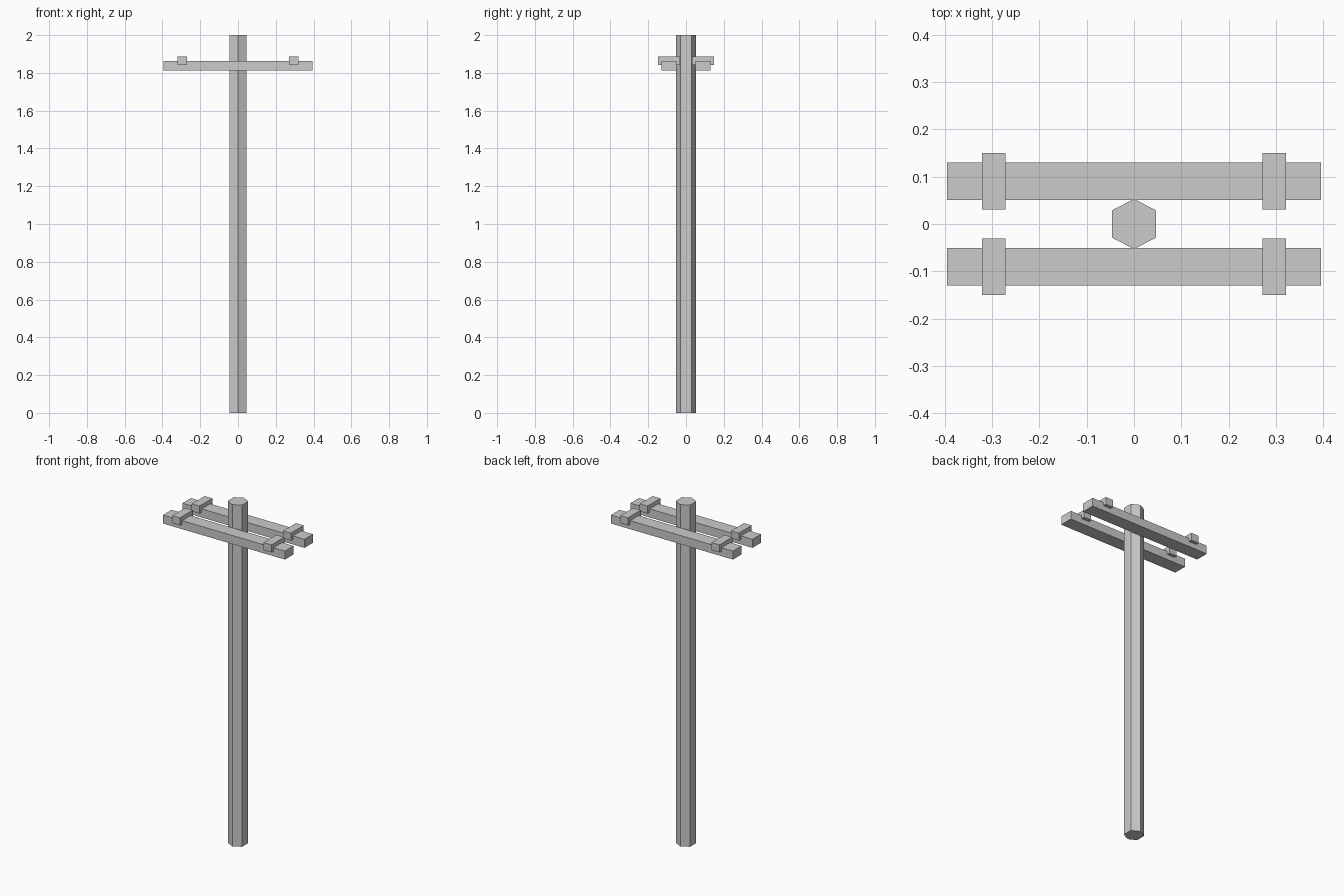
import bpy
import bmesh
from mathutils import Matrix, Vector

cube = bpy.data.objects.get("Cube")
if cube:
    bpy.data.objects.remove(cube, do_unlink=True)

# One plain grey for the whole structure
GREY = (0.6, 0.6, 0.6, 1)
grey = bpy.data.materials.new("plain grey")
grey.use_nodes = True
grey.diffuse_color = GREY
grey.node_tree.nodes["Principled BSDF"].inputs["Base Color"].default_value = GREY


def add_part(name, bm):
    mesh = bpy.data.meshes.new(name)
    bmesh.ops.recalc_face_normals(bm, faces=bm.faces)
    bm.to_mesh(mesh)
    bm.free()
    mesh.materials.append(grey)
    obj = bpy.data.objects.new(name, mesh)
    bpy.context.collection.objects.link(obj)
    return obj


def add_box(name, center, size):
    bm = bmesh.new()
    matrix = Matrix.Translation(center) @ Matrix.Diagonal((*size, 1))
    bmesh.ops.create_cube(bm, size=1, matrix=matrix)
    return add_part(name, bm)


# Six-sided pole with corners pointing front and back
bm = bmesh.new()
outline = [(0, -0.053), (0.046, -0.029), (0.046, 0.029),
           (0, 0.053), (-0.046, 0.029), (-0.046, -0.029)]
base = bm.faces.new([bm.verts.new((x, y, 0)) for x, y in outline])
extruded = bmesh.ops.extrude_face_region(bm, geom=[base], use_keep_orig=True)
top = [v for v in extruded["geom"] if isinstance(v, bmesh.types.BMVert)]
bmesh.ops.translate(bm, verts=top, vec=Vector((0, 0, 2)))
add_part("pole", bm)

# Paired crossarms, each carrying two small blocks
for side, y in (("front", -0.09), ("back", 0.09)):
    add_box(f"{side}_crossarm", (0, y, 1.838), (0.79, 0.079, 0.05))
    for hand, x in (("left", 0.296), ("right", -0.296)):
        add_box(f"{side}_{hand}_block", (x, y, 1.865), (0.05, 0.119, 0.044))
